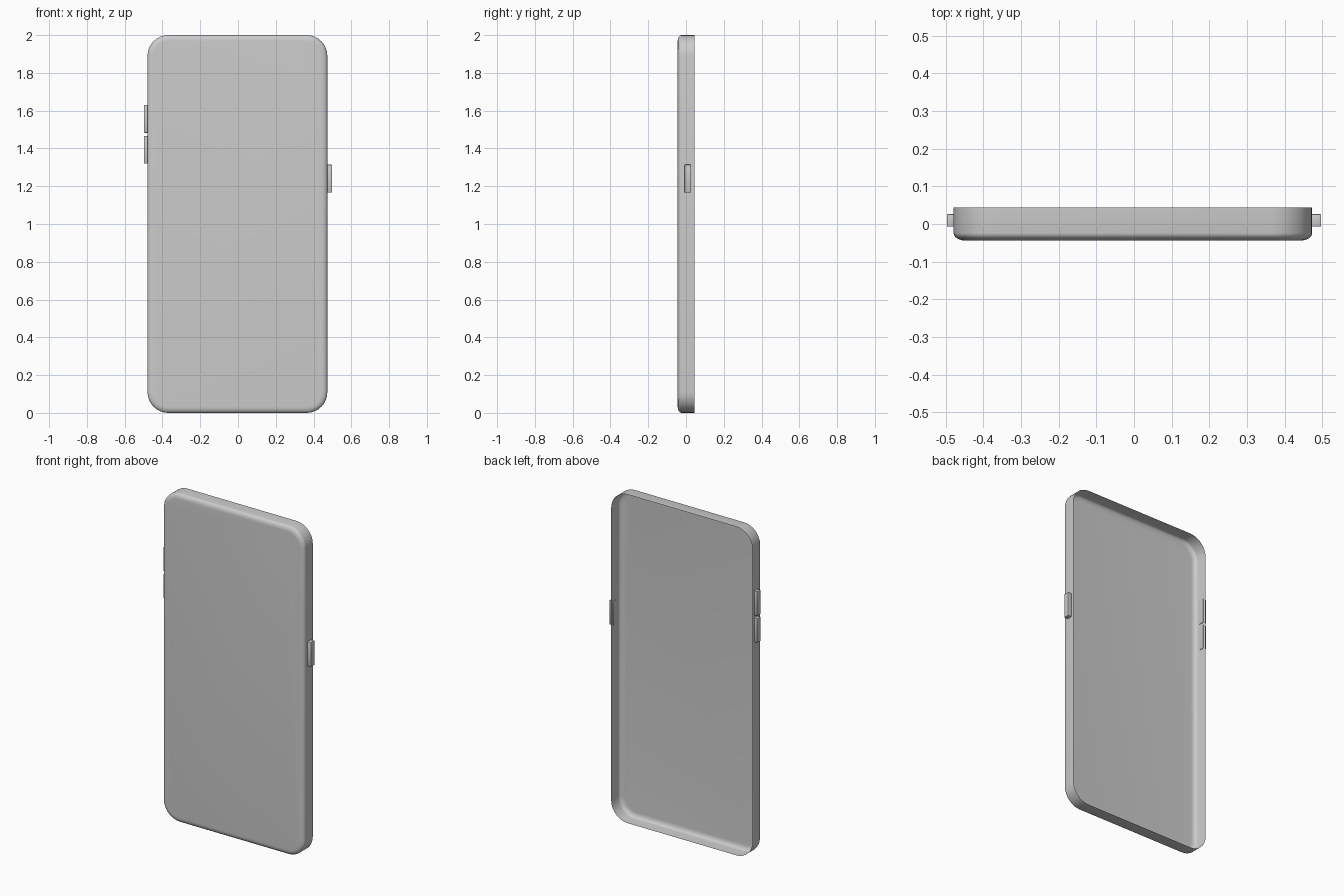
import bpy, bmesh
from math import sin, cos, pi

if "Cube" in bpy.data.objects:
    bpy.data.objects.remove(bpy.data.objects["Cube"])

CX, HALF_W, HEIGHT, HALF_D, RADIUS = -0.003, 0.476, 2.0, 0.044, 0.11


def outline(inset, y, steps=8):
    """Rounded rectangle in the XZ plane."""
    r = RADIUS - inset
    dx, dz = HALF_W - RADIUS, HEIGHT / 2 - RADIUS
    pts = []
    for k, (sx, sz) in enumerate([(1, 1), (-1, 1), (-1, -1), (1, -1)]):
        for i in range(steps + 1):
            a = (k + i / steps) * pi / 2
            pts.append((CX + sx * dx + r * cos(a), y,
                        HEIGHT / 2 + sz * dz + r * sin(a)))
    return pts


def finish(name, bm):
    bmesh.ops.recalc_face_normals(bm, faces=bm.faces)
    mesh = bpy.data.meshes.new(name)
    bm.to_mesh(mesh)
    bm.free()
    obj = bpy.data.objects.new(name, mesh)
    bpy.context.collection.objects.link(obj)
    bpy.ops.object.select_all(action='DESELECT')
    obj.select_set(True)
    bpy.context.view_layer.objects.active = obj
    bpy.ops.object.shade_smooth_by_angle(angle=0.6)
    return obj


# Thin phone shell: open at the back, softly rounded around the front
bm = bmesh.new()
profile = [(0, HALF_D)]
for i in range(7):
    t = i / 6 * pi / 2
    profile.append((0.032 * (1 - cos(t)), -HALF_D + 0.02 * (1 - sin(t))))
rings = [[bm.verts.new(p) for p in outline(*s)] for s in profile]
for a, b in zip(rings, rings[1:]):
    n = len(a)
    for i in range(n):
        j = (i + 1) % n
        bm.faces.new((a[i], a[j], b[j], b[i]))
front = bm.faces.new(rings[-1])
bm.normal_update()
if front.normal.y > 0:
    bmesh.ops.reverse_faces(bm, faces=bm.faces)
finish("phone_shell", bm)


def button(name, x0, x1, z0, z1, y0=-0.007, y1=0.026):
    """Softened box set into the side wall."""
    bm = bmesh.new()
    bmesh.ops.create_cube(bm, size=1)
    for v in bm.verts:
        v.co = ((x0 + x1) / 2 + v.co.x * (x1 - x0),
                (y0 + y1) / 2 + v.co.y * (y1 - y0),
                (z0 + z1) / 2 + v.co.z * (z1 - z0))
    bmesh.ops.bevel(bm, geom=bm.edges[:], offset=0.002, segments=2,
                    profile=0.5, affect='EDGES')
    finish(name, bm)


# Side buttons
button("power_button", 0.470, 0.497, 1.166, 1.314)
button("volume_up_button", -0.497, -0.476, 1.483, 1.631)
button("volume_down_button", -0.497, -0.476, 1.319, 1.467)
